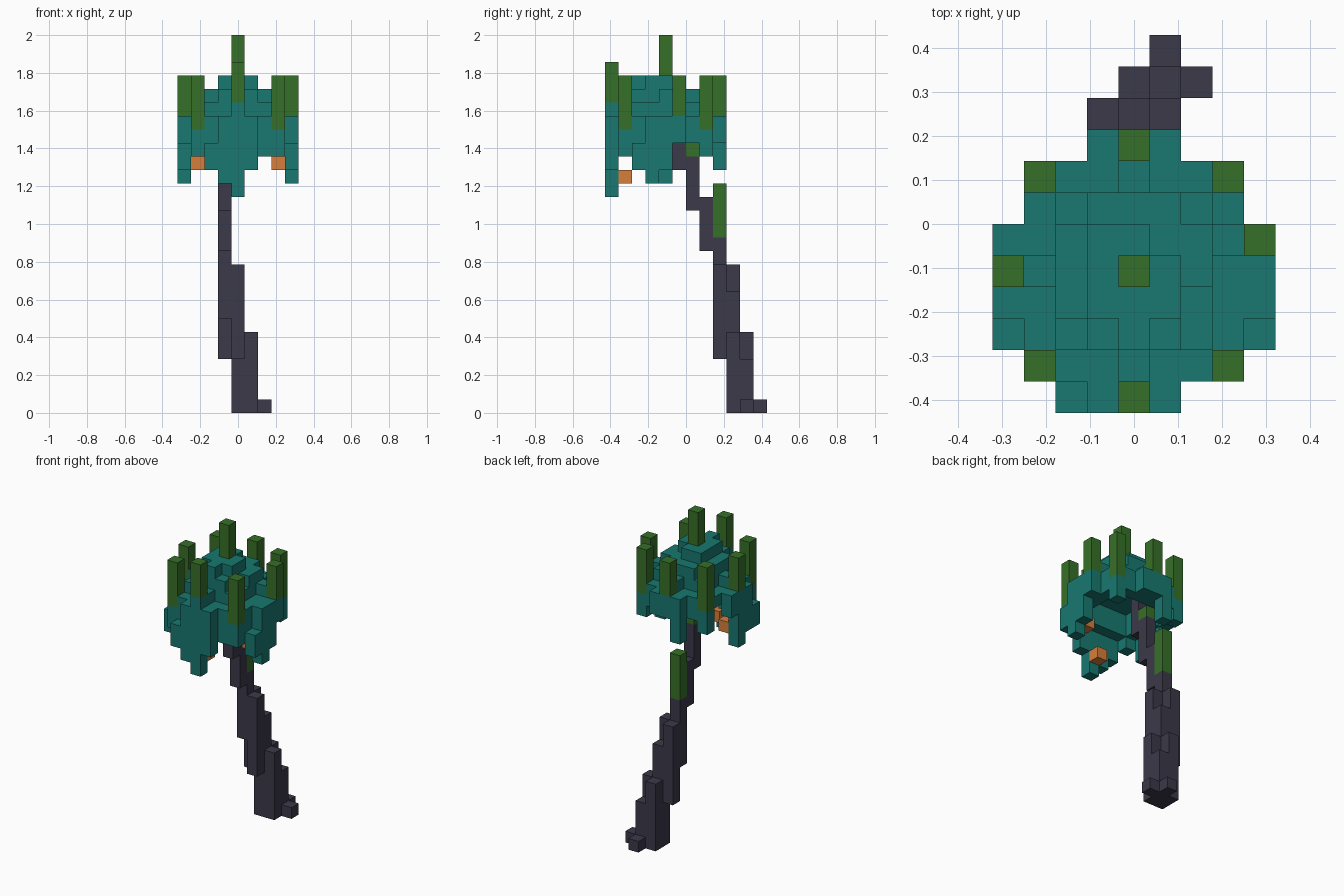
import bpy
import bmesh
from mathutils import Vector

old = bpy.data.objects.get("Cube")
if old:
    bpy.data.objects.remove(old, do_unlink=True)

UNIT = 2 / 28                      # edge of one block
ORIGIN = Vector((-4.5, -6, 0))     # grid corner, in blocks


def material(name, rgb):
    m = bpy.data.materials.new(name)
    m.use_nodes = True
    m.diffuse_color = (*rgb, 1)
    m.node_tree.nodes["Principled BSDF"].inputs["Base Color"].default_value = (*rgb, 1)
    return m


TEAL = material("teal_leaf", (0.009, 0.188, 0.16))
GREEN = material("green_shoot", (0.037, 0.16, 0.021))
DARK = material("dark_bark", (0.044, 0.041, 0.066))
ORANGE = material("orange_fruit", (0.68, 0.212, 0.045))


def box(x, y, z):
    """Block cells of a box; each range is a number or an inclusive pair."""
    rx, ry, rz = [range(r, r + 1) if isinstance(r, int) else range(r[0], r[1] + 1)
                  for r in (x, y, z)]
    return {(i, j, k) for i in rx for j in ry for k in rz}


def union(*boxes):
    return set().union(*(box(*b) for b in boxes))


parts = {}

# Leaning trunk, stepping forward as it rises
parts["trunk"] = DARK, union(
    (5, 11, 0), (6, 10, 0), (5, 10, (0, 3)), (4, 10, (0, 5)), (5, 9, (0, 5)),
    (4, 9, (0, 8)), (3, 9, (4, 10)), (4, 8, (4, 10)), (3, 8, (7, 12)),
    (3, 7, (12, 15)), (3, 6, (15, 18)), (3, 5, (18, 21)))

# Stepped dome of the crown
dome = union(
    ((3, 5), (3, 4), 24), ((3, 4), 5, 24), (4, 2, 24),
    ((2, 5), (3, 5), 23), (6, (4, 5), 23), ((3, 5), (2, 6), 23),
    ((2, 6), (2, 6), 22))
for side in (1, 7):
    dome |= union((side, (2, 6), 21), (side, (2, 4), 20), ((2, 6), side, (20, 21)))
    for corner in (1, 7):
        dome |= box(side, corner, (19, 20))
dome |= union((7, (5, 6), 20), (6, 1, 19),
              (1, 4, 22), (7, 5, 22), (4, (0, 1), 22), (4, 7, 22))
parts["crown_dome"] = TEAL, dome

# Hanging fronds on the four sides
parts["front_frond"] = TEAL, union(
    (2, 0, (18, 19)), (3, 0, (17, 21)), (4, 0, (16, 21)), (5, 0, (18, 21)))
parts["left_frond"] = TEAL, union(
    (8, 2, (18, 19)), (8, 3, (17, 21)), (8, 4, (18, 21)), (8, 5, (20, 21)))
parts["right_frond"] = TEAL, union(
    (0, 2, (18, 19)), (0, 3, (18, 21)), (0, 4, (17, 21)), (0, 5, (20, 21)))
parts["back_frond"] = TEAL, union(
    (3, 8, (18, 21)), (4, 8, (20, 21)), (5, 8, (20, 21)))

# Upright shoots
shoots = union((4, 4, (25, 27)), (4, 0, (23, 25)), (4, 8, (22, 24)),
               (0, 4, (22, 24)), (8, 5, (22, 24)),
               (3, 8, (13, 16)), (3, 6, 19))
for i in (1, 7):
    for j in (1, 7):
        shoots |= box(i, j, (21, 24))
parts["shoots"] = GREEN, shoots

# Fruit tucked behind the frond tips
parts["fruit"] = ORANGE, union((4, 1, 17), (1, 4, 18), (7, 3, 18))

filled = set().union(*(cells for _, cells in parts.values()))


def build(name, mat, cells):
    """Mesh the outer faces of the cells, then merge flat neighbours."""
    bm = bmesh.new()
    for cell in cells:
        centre = Vector(cell) + Vector((0.5, 0.5, 0.5)) + ORIGIN
        for axis in range(3):
            for sign in (-1, 1):
                n = Vector((0, 0, 0))
                n[axis] = sign
                if tuple(int(c + d) for c, d in zip(cell, n)) in filled:
                    continue
                u = Vector((n.y, n.z, n.x))
                v = n.cross(u)
                ring = (u + v, v - u, -u - v, u - v)
                bm.faces.new([bm.verts.new((centre + (n + r) / 2) * UNIT) for r in ring])
    bmesh.ops.remove_doubles(bm, verts=bm.verts[:], dist=UNIT / 100)
    bmesh.ops.dissolve_limit(bm, angle_limit=0.01, verts=bm.verts[:], edges=bm.edges[:])
    mesh = bpy.data.meshes.new(name)
    bm.to_mesh(mesh)
    bm.free()
    mesh.materials.append(mat)
    bpy.context.collection.objects.link(bpy.data.objects.new(name, mesh))


for part, (mat, cells) in parts.items():
    build(part, mat, cells)
